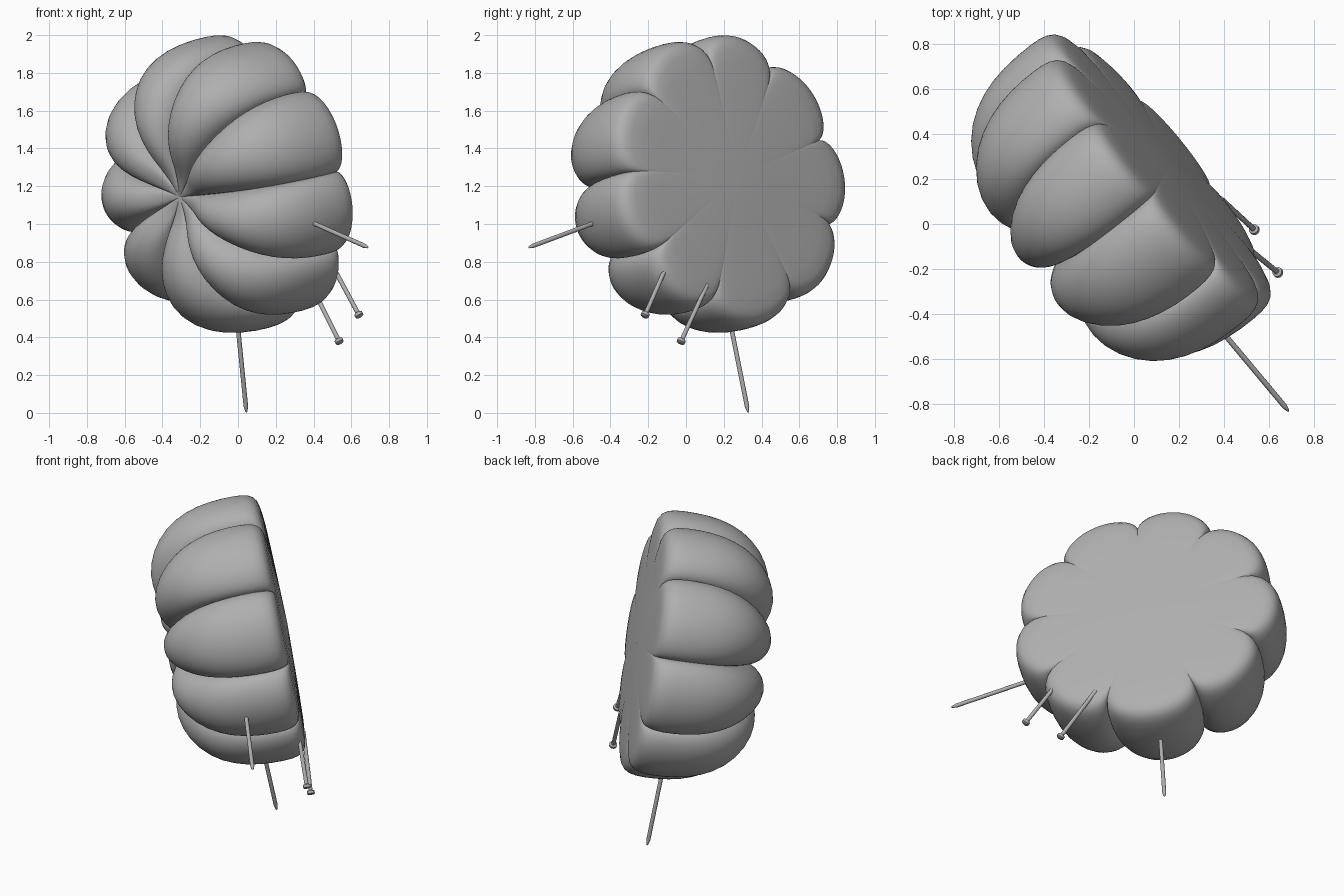
import bpy, bmesh, math
from mathutils import Vector, Matrix

if "Cube" in bpy.data.objects:
    bpy.data.objects.remove(bpy.data.objects["Cube"], do_unlink=True)

grey = bpy.data.materials.new("plain_grey")
grey.use_nodes = True
COLOR = (0.43, 0.43, 0.43, 1)
grey.diffuse_color = COLOR
grey.node_tree.nodes["Principled BSDF"].inputs["Base Color"].default_value = COLOR


def make_object(name, bm, matrix):
    bmesh.ops.recalc_face_normals(bm, faces=bm.faces)
    mesh = bpy.data.meshes.new(name)
    bm.to_mesh(mesh)
    bm.free()
    mesh.materials.append(grey)
    obj = bpy.data.objects.new(name, mesh)
    bpy.context.collection.objects.link(obj)
    obj.matrix_world = matrix
    return obj


def shade(obj, degrees):
    bpy.ops.object.select_all(action='DESELECT')
    obj.select_set(True)
    bpy.context.view_layer.objects.active = obj
    bpy.ops.object.shade_smooth_by_angle(angle=math.radians(degrees))


def lathe(bm, rings, count):
    """Bridge rings of points; the first and last rings close on a pole."""
    loops = [[bm.verts.new(p) for p in ring] for ring in rings]
    for a, b in zip(loops, loops[1:]):
        for i in range(count):
            j = (i + 1) % count
            if len(a) == 1:
                bm.faces.new((a[0], b[i], b[j]))
            elif len(b) == 1:
                bm.faces.new((a[i], b[0], a[j]))
            else:
                bm.faces.new((a[i], b[i], b[j], a[j]))


# Cushion: nine uneven puffed lobes, flat on one side, dimpled on the other
PER_LOBE = 18
notches = [-6, 31, 72, 111, 152, 198, 236, 273, 313, 354]
COUNT = PER_LOBE * (len(notches) - 1)
lobe_profile = [(0, -.02), (.35, -.01), (.67, 0), (.75, .012), (.788, .055), (.797, .14), (.792, .3),
                (.76, .44), (.69, .57), (.57, .67), (.43, .715), (.3, .7), (.2, .655), (.12, .61), (0, .59)]
crease_profile = [(0, -.02), (.33, -.01), (.58, 0), (.64, .018), (.675, .06), (.69, .13), (.685, .25),
                  (.65, .37), (.58, .47), (.47, .54), (.35, .575), (.25, .585), (.17, .59), (.09, .59), (0, .59)]

rings = []
for (lr, ld), (cr, cd) in zip(lobe_profile, crease_profile):
    ring = []
    for first, last in zip(notches, notches[1:]):
        for i in range(PER_LOBE):
            # Cosine spacing packs the points towards the creases
            u = -math.cos(math.pi * i / PER_LOBE)
            puff = (1 - u * u) ** 0.55
            r, d = cr + (lr - cr) * puff, cd + (ld - cd) * puff
            a = math.radians(first + (last - first) * (u + 1) / 2)
            ring.append((r * math.cos(a), r * math.sin(a), d))
    rings.append(ring if lr else ring[:1])

flat_normal = Vector((.767, .615, .18)).normalized()
up = (Vector((0, 0, 1)) - flat_normal * flat_normal.z).normalized()
side = (-flat_normal).cross(up)
frame = Matrix((up, side, -flat_normal)).transposed().to_4x4()
frame.translation = (.143, .262, 1.25)

bm = bmesh.new()
lathe(bm, rings, COUNT)
cushion = make_object("cushion", bm, frame)
smooth = cushion.modifiers.new("smooth", 'SUBSURF')
smooth.levels = smooth.render_levels = 1
shade(cushion, 80)


# Pins: thin shafts that end in a point or in a small flat head
def pin(name, start, end, ends, sides=12):
    start, end = Vector(start), Vector(end)
    axis = (end - start).normalized()
    start -= axis * 0.06
    length = (end - start).length
    profile = [(0, 0), (.012, 0)] + [(r, length - back) for r, back in ends] + [(0, length)]
    loops = []
    for r, z in profile:
        ring = [(r * math.cos(2 * math.pi * k / sides), r * math.sin(2 * math.pi * k / sides), z)
                for k in range(sides)]
        loops.append(ring if r else ring[:1])
    bm = bmesh.new()
    lathe(bm, loops, sides)
    matrix = Matrix.Translation(start) @ axis.to_track_quat('Z', 'Y').to_matrix().to_4x4()
    shade(make_object(name, bm, matrix), 40)


POINT = [(.012, .035), (.006, .008)]
HEAD = [(.012, .026), (.023, .02), (.023, .004), (.018, 0)]
pin("front_pin_point", (.41, -.5, 1.0), (.69, -.835, .875), POINT)
pin("bottom_pin_point", (0, .24, .45), (.045, .33, 0), POINT)
pin("upper_pin_head", (.51, -.11, .76), (.645, -.22, .51), HEAD)
pin("lower_pin_head", (.41, .09, .63), (.54, -.03, .37), HEAD)
